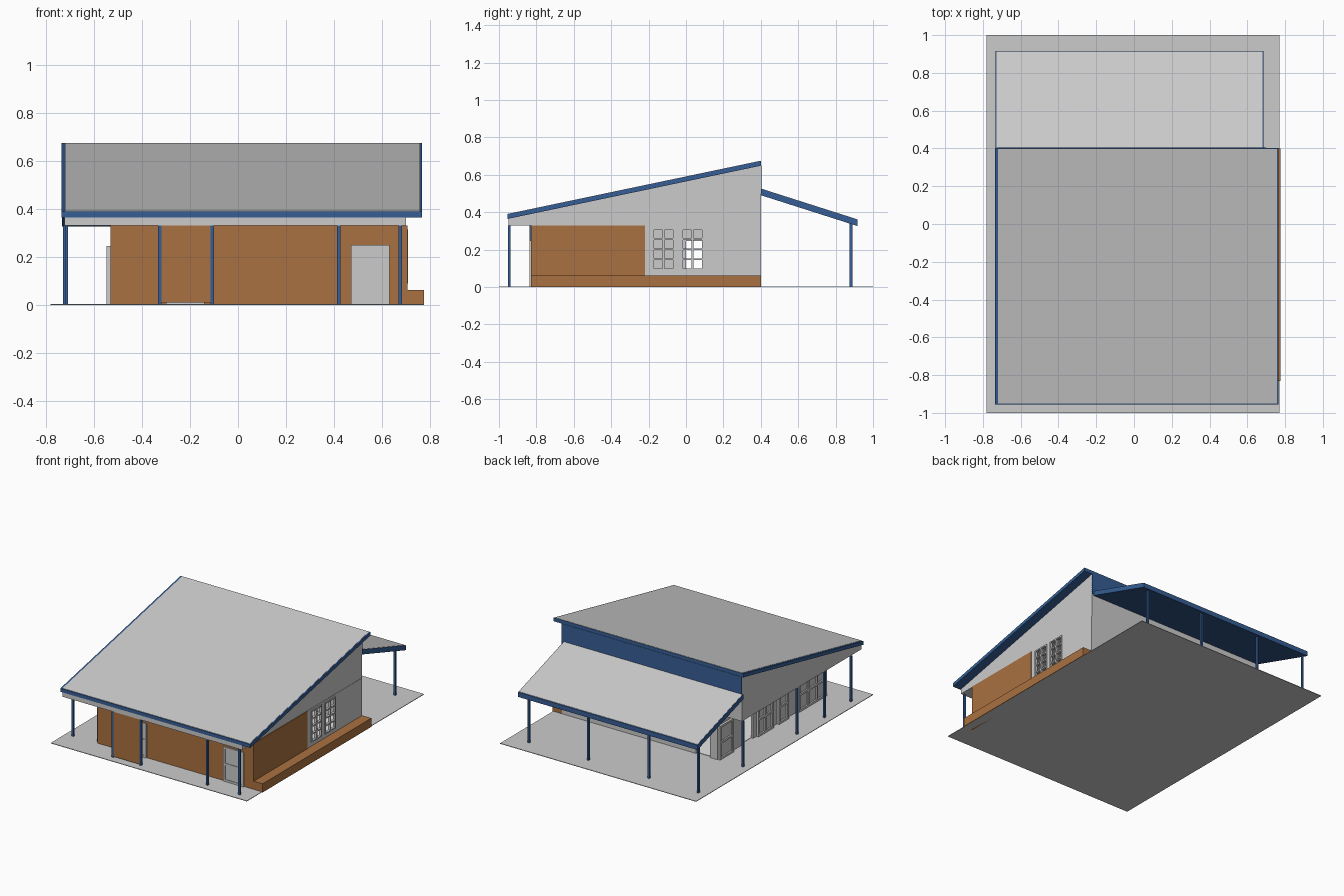
import bpy, bmesh
from mathutils import Vector

if "Cube" in bpy.data.objects:
    bpy.data.objects.remove(bpy.data.objects["Cube"])


def mat(name, c):
    m = bpy.data.materials.new(name)
    m.diffuse_color = (*c, 1)
    m.use_nodes = True
    m.node_tree.nodes["Principled BSDF"].inputs["Base Color"].default_value = m.diffuse_color
    return m


GREY = mat("light grey", (0.60, 0.60, 0.60))
ORANGE = mat("terracotta", (0.40, 0.165, 0.053))
BLUE = mat("steel blue", (0.037, 0.112, 0.30))
WHITE = mat("white", (0.90, 0.90, 0.90))


def finish(name, bm, mats):
    bmesh.ops.recalc_face_normals(bm, faces=bm.faces)
    me = bpy.data.meshes.new(name)
    bm.to_mesh(me)
    bm.free()
    for m in mats:
        me.materials.append(m)
    ob = bpy.data.objects.new(name, me)
    bpy.context.collection.objects.link(ob)
    return ob


def add_box(bm, x0, x1, y0, y1, z0, z1):
    r = bmesh.ops.create_cube(bm, size=1)
    for v in r["verts"]:
        v.co = Vector((x1 if v.co.x > 0 else x0, y1 if v.co.y > 0 else y0,
                       z1 if v.co.z > 0 else z0))


def boxes(name, m, *bs):
    bm = bmesh.new()
    for b in bs:
        add_box(bm, *b)
    return finish(name, bm, [m])


def extrude_x(name, prof, x0, x1, m):
    """Extrude a (y, z) profile along x."""
    bm = bmesh.new()
    a = [bm.verts.new((x0, y, z)) for y, z in prof]
    b = [bm.verts.new((x1, y, z)) for y, z in prof]
    bm.faces.new(a)
    bm.faces.new(b)
    n = len(prof)
    for i in range(n):
        j = (i + 1) % n
        bm.faces.new((a[i], a[j], b[j], b[i]))
    return finish(name, bm, [m])


def oriented(axis, u0, u1, d0, d1, z0, z1):
    """Box along a wall: u runs along the wall, d across it."""
    return (u0, u1, d0, d1, z0, z1) if axis == "x" else (d0, d1, u0, u1, z0, z1)


def wall(name, m, axis, u0, u1, d0, d1, z0, z1, openings=()):
    """Wall with rectangular openings (a0, a1, bottom, top), left to right."""
    bs, u = [], u0
    for a0, a1, b, t in openings:
        bs.append(oriented(axis, u, a0, d0, d1, z0, z1))
        if b > z0:
            bs.append(oriented(axis, a0, a1, d0, d1, z0, b))
        bs.append(oriented(axis, a0, a1, d0, d1, t, z1))
        u = a1
    bs.append(oriented(axis, u, u1, d0, d1, z0, z1))
    boxes(name, m, *bs)


def frame(name, axis, a0, a1, d0, d1, b, t, cols, rows, w=0.012, panel=None):
    """Framed grid of bars, with an optional closed panel (d range)."""
    bs = []
    for i in range(cols + 1):
        u = a0 + (a1 - a0 - w) * i / cols
        bs.append(oriented(axis, u, u + w, d0, d1, b, t))
    for i in range(rows + 1):
        z = b + (t - b - w) * i / rows
        bs.append(oriented(axis, a0, a1, d0, d1, z, z + w))
    if panel:
        bs.append(oriented(axis, a0, a1, *panel, b, t))
    boxes(name, GREY, *bs)


# Ground slab and interior floor
boxes("ground_slab", GREY, (-0.78, 0.77, -1, 1, 0, 0.004))
boxes("interior_floor", WHITE, (-0.515, 0.69, -0.815, 0.385, 0.004, 0.007))

# Walls
TOP = 0.33
G = 0.004
wall("front_wall", ORANGE, "x", -0.53, 0.705, -0.83, -0.812, G, TOP)
wall("right_wall_front", ORANGE, "y", -0.812, -0.22, 0.687, 0.705, G, TOP)
wins = [(-0.18, -0.06, 0.09, 0.315), (-0.025, 0.095, 0.09, 0.315)]
wall("right_wall_rear", GREY, "y", -0.22, 0.40, 0.684, 0.702, G, TOP, wins)
wall("left_wall", GREY, "y", -0.812, 0.40, -0.53, -0.512, G, TOP,
     [(0.0, 0.10, G, 0.245)])
wall("rear_wall", GREY, "x", -0.512, 0.684, 0.382, 0.40, G, TOP,
     [(-0.47, -0.36, G, 0.25)])
boxes("entry_screen", ORANGE, (-0.325, -0.107, -0.95, -0.94, 0.01, TOP))

# Raised planter along the right side
boxes("side_planter", ORANGE, (0.70, 0.775, -0.83, 0.40, 0, 0.062))

# Windows and doors
for i, (a0, a1, b, t) in enumerate(wins):
    frame(f"right_window_{i}", "y", a0, a1, 0.690, 0.708, b, t, 2, 4, 0.009)
for i, (a0, a1) in enumerate([(-0.30, -0.14), (0.47, 0.63)]):
    frame(f"front_door_{i}", "x", a0, a1, -0.838, -0.83, G, 0.25, 1, 2, 0.014,
          (-0.834, -0.83))
for i, (a0, a1, c) in enumerate([(-0.81, -0.50, 3), (-0.38, -0.27, 1),
                                 (-0.21, -0.04, 2), (0.24, 0.395, 1)]):
    frame(f"left_door_{i}", "y", a0, a1, -0.547, -0.53, G, 0.245, c, 2, 0.014,
          (-0.536, -0.53))

# Gable volume under the main roof, with a blue band on its back
gable = [(-0.95, TOP), (0.40, TOP), (0.40, 0.652), (-0.95, 0.368)]
extrude_x("gable_volume", gable, -0.722, 0.70, GREY)
boxes("rear_upper_band", BLUE, (-0.722, 0.70, 0.398, 0.404, 0.50, 0.65))


# Roofs: blue slab with a grey top sheet
def roof(name, y0, z0, y1, z1, th, x0, x1, inl, inr):
    extrude_x(name + "_slab", [(y0, z0), (y1, z1), (y1, z1 - th), (y0, z0 - th)],
              x0, x1, BLUE)
    s, e = (z1 - z0) / (y1 - y0), 0.004
    p, q = y0 + e, y1 - e
    zp, zq = z0 + s * e, z1 - s * e
    extrude_x(name + "_sheet", [(p, zp + 0.002), (q, zq + 0.002),
                                (q, zq - 0.003), (p, zp - 0.003)],
              x0 + inl, x1 - inr, GREY)


roof("main_roof", -0.955, 0.389, 0.402, 0.674, 0.025, -0.735, 0.765, 0.014, 0.008)
roof("rear_roof", 0.40, 0.525, 0.917, 0.360, 0.034, -0.733, 0.685, 0.004, 0.004)

# Veranda posts
posts = [(x, -0.945, TOP) for x in (-0.325, -0.107, 0.42, 0.675)]
posts += [(-0.722, y, TOP) for y in (-0.83, -0.53, -0.22, 0.39)]
posts += [(x, 0.882, 0.345) for x in (-0.715, -0.325, 0.155, 0.625)]
h = 0.007
for i, (x, y, t) in enumerate(posts):
    boxes(f"post_{i}", BLUE, (x - h, x + h, y - h, y + h, G, t))
